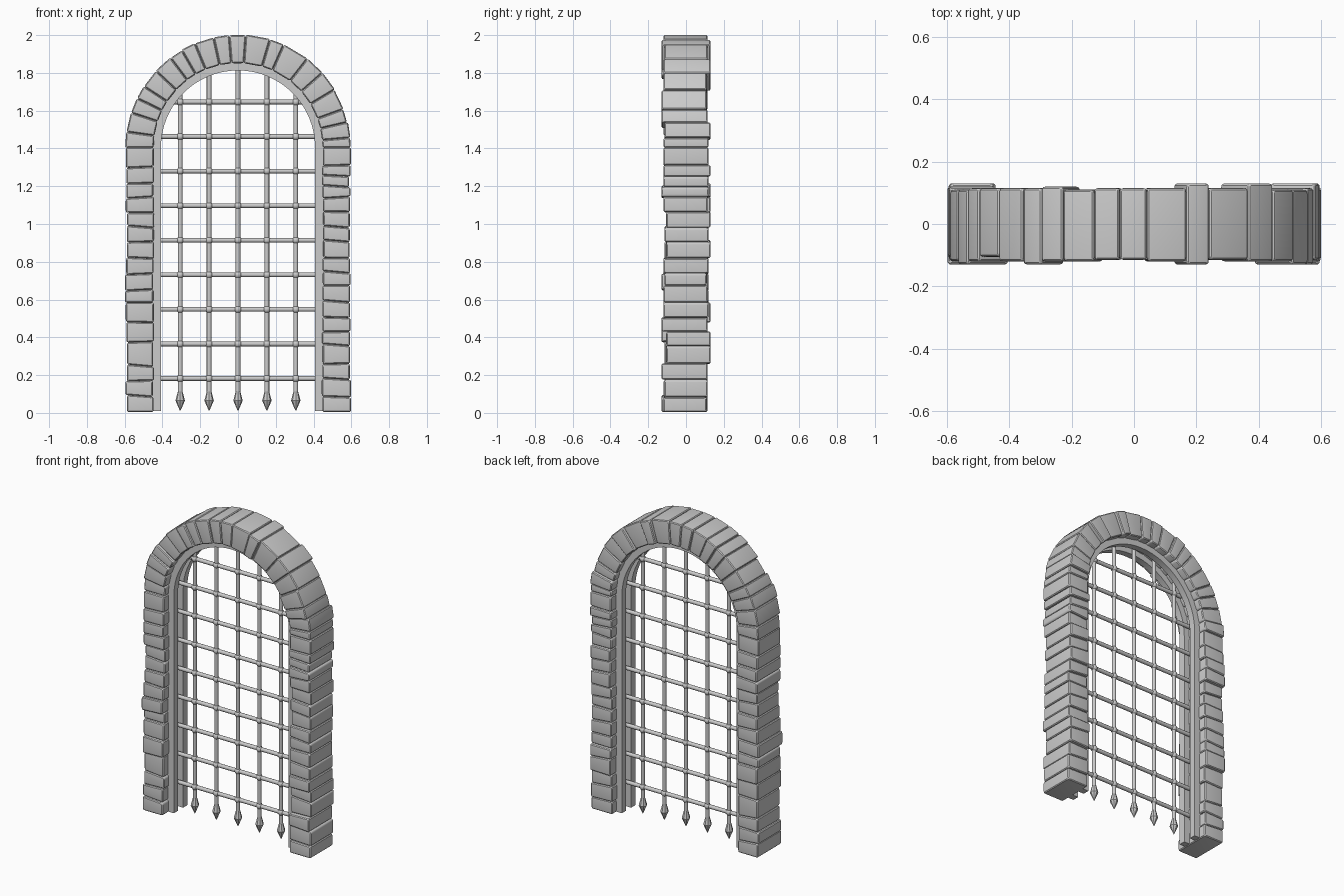
import bpy, bmesh, math, random
from mathutils import Matrix, Vector

if "Cube" in bpy.data.objects:
    bpy.data.objects.remove(bpy.data.objects["Cube"])

random.seed(7)
CZ = 1.405            # height of the arch centre
R_IN, R_OUT = 0.447, 0.595


def finish(bm, name, smooth=True):
    bmesh.ops.recalc_face_normals(bm, faces=bm.faces)
    me = bpy.data.meshes.new(name)
    bm.to_mesh(me)
    bm.free()
    ob = bpy.data.objects.new(name, me)
    bpy.context.collection.objects.link(ob)
    if smooth:
        bpy.ops.object.select_all(action='DESELECT')
        bpy.context.view_layer.objects.active = ob
        ob.select_set(True)
        bpy.ops.object.shade_smooth_by_angle(angle=math.radians(35))
    return ob


def stone(dst, quad, y0, y1):
    """Rounded block from four x-z corners, extruded from y0 to y1."""
    bm = bmesh.new()
    a = [bm.verts.new((x, y0, z)) for x, z in quad]
    b = [bm.verts.new((x, y1, z)) for x, z in quad]
    bm.faces.new(a)
    bm.faces.new(b[::-1])
    for i in range(4):
        j = (i + 1) % 4
        bm.faces.new((a[j], a[i], b[i], b[j]))
    bmesh.ops.recalc_face_normals(bm, faces=bm.faces)
    bmesh.ops.bevel(bm, geom=bm.edges[:], offset=0.013, segments=3,
                    profile=0.6, affect='EDGES', clamp_overlap=True)
    tmp = bpy.data.meshes.new("tmp")
    bm.to_mesh(tmp)
    bm.free()
    dst.from_mesh(tmp)
    bpy.data.meshes.remove(tmp)


def depth():
    f = random.choice((0.105, 0.115, 0.12, 0.12, 0.13))
    b = random.choice((0.11, 0.115, 0.115, 0.12, 0.13))
    return -f, b


# Pillar stones
right = [0.005, .085, .18, .26, .36, .43, .505, .59, .675, .745, .82, .91, .985,
         1.065, 1.14, 1.20, 1.255, 1.31, CZ]
left = [0.005, .09, .17, .25, .375, .48, .585, .65, .735, .82, .905, .985,
        1.06, 1.14, 1.215, 1.30, CZ]
for name, side, rows in (("right_pillar_stones", 1, right), ("left_pillar_stones", -1, left)):
    bm = bmesh.new()
    tilt = [0] + [random.uniform(-.007, .007) for _ in rows[2:]] + [0]
    for i in range(len(rows) - 1):
        o = R_OUT + random.uniform(-.008, .004)
        n = R_IN + random.uniform(-.004, .004)
        t0, t1 = tilt[i], tilt[i + 1]
        stone(bm, [(side * n, rows[i] - t0), (side * o, rows[i] + t0),
                   (side * o, rows[i + 1] + t1), (side * n, rows[i + 1] - t1)], *depth())
    finish(bm, name)

# Arch stones
angles = [0, 5, 13, 20, 31, 41.5, 52, 66, 73.5, 86, 94.5, 102.5, 112.5, 120,
          127, 137, 147, 154, 162, 172, 180]
bm = bmesh.new()
for a0, a1 in zip(angles, angles[1:]):
    h = math.radians(a1 - a0) / 2
    o = R_OUT / math.cos(h) + random.uniform(-.004, .002)
    q = [(r * math.cos(math.radians(a)), CZ + r * math.sin(math.radians(a)))
         for r, a in ((R_IN, a0), (o, a0), (o, a1), (R_IN, a1))]
    stone(bm, q, *depth())
finish(bm, "arch_stones")

# Two frame rails forming the portcullis slot
path = [(1, 0, 0.01)] + [(math.cos(math.pi * i / 32), math.sin(math.pi * i / 32), CZ)
                         for i in range(33)] + [(-1, 0, 0.01)]
for name, y0, y1 in (("front_frame_rail", -.068, -.026), ("back_frame_rail", .026, .068)):
    bm = bmesh.new()
    prev = None
    for c, s, z in path:
        ring = [bm.verts.new((r * c, y, z + r * s))
                for r, y in ((.408, y0), (.46, y0), (.46, y1), (.408, y1))]
        if prev:
            for i in range(4):
                j = (i + 1) % 4
                bm.faces.new((prev[i], prev[j], ring[j], ring[i]))
        else:
            bm.faces.new(ring)
        prev = ring
    bm.faces.new(prev[::-1])
    finish(bm, name)


def rod(bm, p, q, r0, r1=None, sides=12):
    p, q = Vector(p), Vector(q)
    d = q - p
    m = Matrix.Translation((p + q) / 2) @ d.to_track_quat('Z', 'Y').to_matrix().to_4x4()
    bmesh.ops.create_cone(bm, cap_ends=True, segments=sides, radius1=r0,
                          radius2=r0 if r1 is None else r1, depth=d.length, matrix=m)


# Portcullis bars, joints and spikes
xs = [-.306, -.153, 0, .153, .306]
zs = [.182 + .183 * i for i in range(9)]
reach = 0.435
bars, joints, spikes = bmesh.new(), bmesh.new(), bmesh.new()
for x in xs:
    rod(bars, (x, 0, .09), (x, 0, CZ + math.sqrt(reach**2 - x * x)), .0125)
    rod(spikes, (x, 0, .065), (x, 0, .012), .025, .002, 8)
    rod(spikes, (x, 0, .065), (x, 0, .115), .025, .012, 8)
    for z in zs:
        bmesh.ops.create_uvsphere(joints, u_segments=12, v_segments=8, radius=.02,
                                  matrix=Matrix.Translation((x, 0, z)))
for z in zs:
    w = math.sqrt(reach**2 - max(0, z - CZ)**2)
    rod(bars, (-w, 0, z), (w, 0, z), .0125)
finish(bars, "portcullis_bars")
finish(joints, "bar_joints")
finish(spikes, "bar_spikes")
